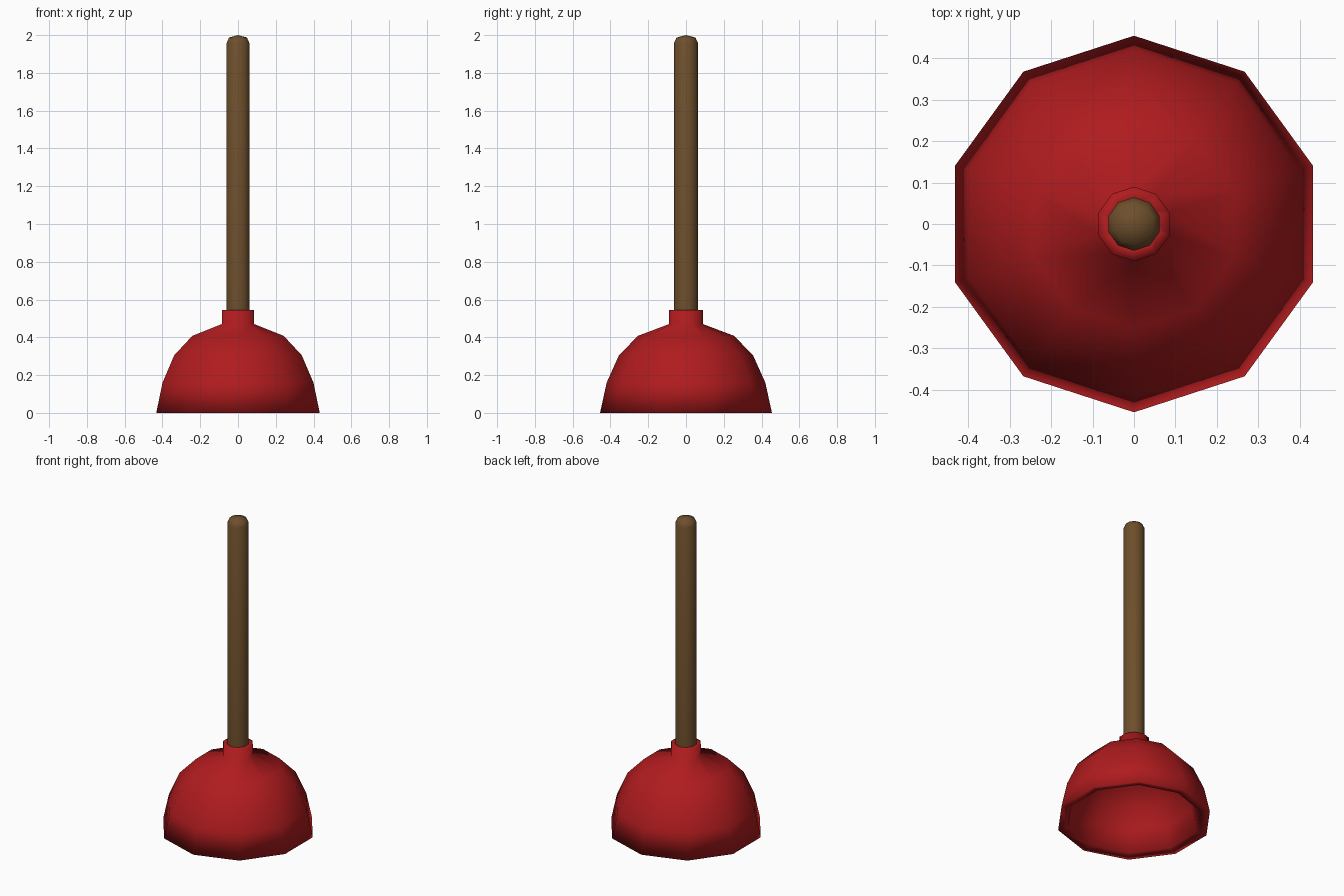
import bpy, bmesh, math

if "Cube" in bpy.data.objects:
    bpy.data.objects.remove(bpy.data.objects["Cube"])

SIDES = 10


def material(name, rgb):
    m = bpy.data.materials.new(name)
    m.diffuse_color = (*rgb, 1)
    m.use_nodes = True
    m.node_tree.nodes["Principled BSDF"].inputs["Base Color"].default_value = m.diffuse_color
    return m


def lathe(name, profile, mat, sharp_angle):
    """Spin a (radius, height) profile; radius 0 makes a single pole point."""
    bm = bmesh.new()
    rings = []
    for r, z in profile:
        if r == 0:
            rings.append([bm.verts.new((0, 0, z))] * SIDES)
        else:
            angles = [math.pi / 2 + math.tau * i / SIDES for i in range(SIDES)]
            rings.append([bm.verts.new((r * math.cos(a), r * math.sin(a), z)) for a in angles])
    for low, high in zip(rings, rings[1:]):
        for i in range(SIDES):
            j = (i + 1) % SIDES
            bm.faces.new(list(dict.fromkeys((low[i], low[j], high[j], high[i]))))
    bmesh.ops.remove_doubles(bm, verts=bm.verts, dist=0.0001)
    bmesh.ops.recalc_face_normals(bm, faces=bm.faces)
    mesh = bpy.data.meshes.new(name)
    bm.to_mesh(mesh)
    bm.free()
    mesh.materials.append(mat)
    obj = bpy.data.objects.new(name, mesh)
    bpy.context.collection.objects.link(obj)
    bpy.ops.object.select_all(action='DESELECT')
    obj.select_set(True)
    bpy.context.view_layer.objects.active = obj
    bpy.ops.object.shade_smooth_by_angle(angle=math.radians(sharp_angle))
    return obj


red = material("red_rubber", (0.43, 0.011, 0.013))
brown = material("brown_wood", (0.155, 0.078, 0.025))

# Hollow rubber cup: inside from the handle out, round the rim, then up the outside to the collar
lathe("rubber_cup", [
    (0.05, 0.545), (0.05, 0.41), (0.222, 0.347), (0.303, 0.265), (0.36, 0.145), (0.396, 0.012),
    (0.455, 0.0), (0.42, 0.16), (0.355, 0.305), (0.254, 0.408), (0.09, 0.47),
    (0.09, 0.545), (0.05, 0.545)], red, 180)

# Wooden handle with a rounded tip
lathe("handle", [(0, 0.43), (0.0645, 0.43), (0.0645, 1.955), (0.05, 1.987), (0, 2.0)], brown, 60)
